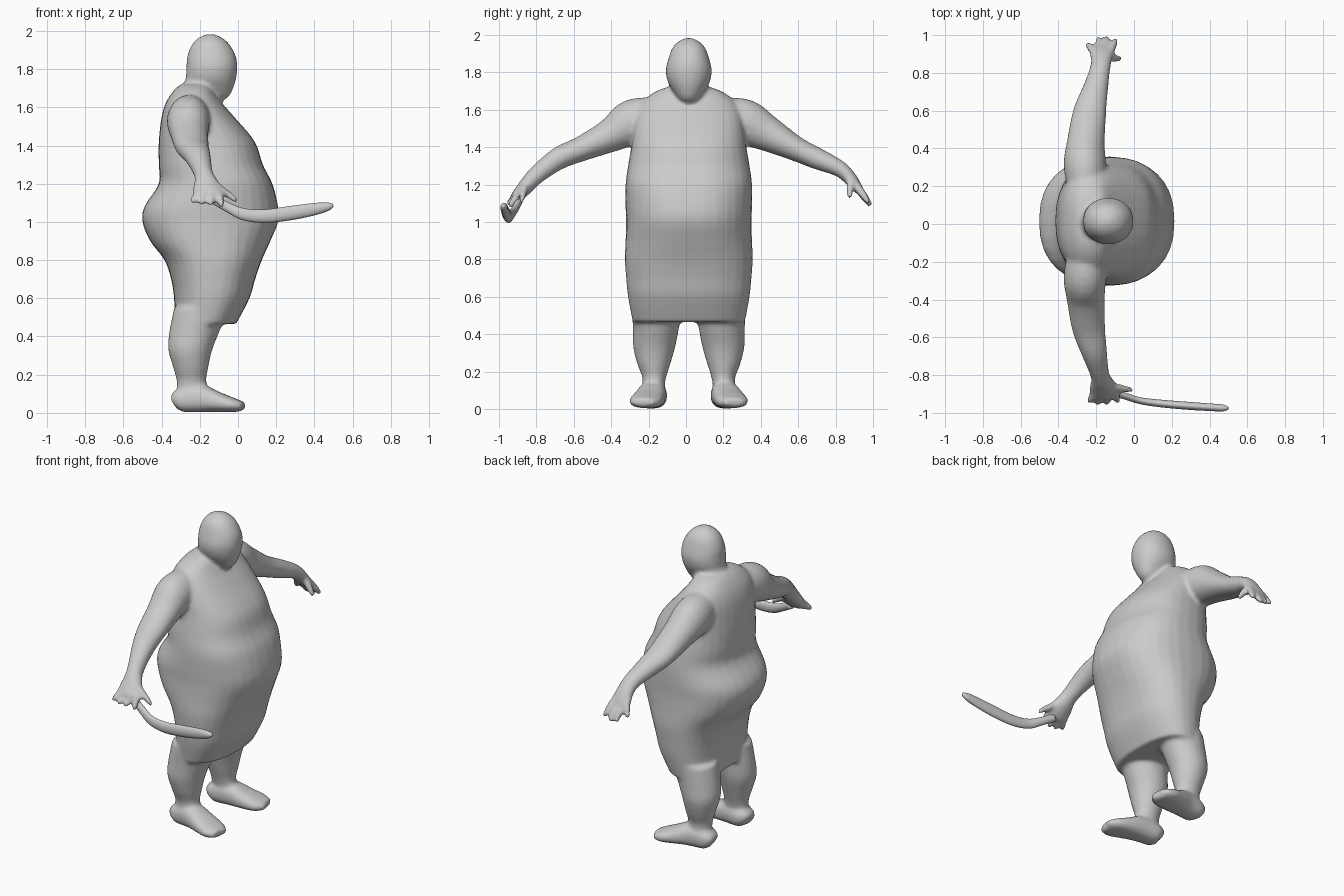
import bpy, bmesh, math
from mathutils import Vector

CY = 0.015  # body's middle in y


def spline(pts, steps):
    """Catmull-Rom interpolation of tuples."""
    out = []
    for i in range(len(pts) - 1):
        p = [Vector(pts[max(0, min(len(pts) - 1, i + k))]) for k in (-1, 0, 1, 2)]
        for s in range(steps):
            t = s / steps
            out.append(0.5 * (2 * p[1] + (p[2] - p[0]) * t
                              + (2 * p[0] - 5 * p[1] + 4 * p[2] - p[3]) * t * t
                              + (3 * p[1] - p[0] - 3 * p[2] + p[3]) * t ** 3))
    return out + [Vector(pts[-1])]


def loft(bm, pts, ref=(1, 0, 0), flat=False, power=2.0, steps=5, sides=32):
    """Closed tube through (x, y, z, radius along ref, radius across)."""
    path = spline(pts, steps)
    rings = []
    for i, p in enumerate(path):
        a, b = path[max(i - 1, 0)], path[min(i + 1, len(path) - 1)]
        t = Vector((0, 0, 1)) if flat else Vector((b - a)[:3]).normalized()
        u = Vector(ref)
        u = (u - u.dot(t) * t).normalized()
        v = t.cross(u)
        ring = []
        for k in range(sides):
            c, s = math.cos(2 * math.pi * k / sides), math.sin(2 * math.pi * k / sides)
            c = math.copysign(abs(c) ** (2 / power), c)
            s = math.copysign(abs(s) ** (2 / power), s)
            ring.append(bm.verts.new(Vector(p[:3]) + u * c * p[3] + v * s * p[4]))
        rings.append(ring)
    faces = [bm.faces.new(rings[0]), bm.faces.new(rings[-1])]
    for r, q in zip(rings, rings[1:]):
        for k in range(sides):
            n = (k + 1) % sides
            faces.append(bm.faces.new((r[k], r[n], q[n], q[k])))
    bmesh.ops.recalc_face_normals(bm, faces=faces)


def stack(rows, y=CY):
    """Rows of (z, back x, front x, half width) to loft points."""
    return [((a + b) / 2, y, z, (b - a) / 2, w) for z, a, b, w in rows]


def finish(bm, name):
    mesh = bpy.data.meshes.new(name)
    bm.to_mesh(mesh)
    bm.free()
    for f in mesh.polygons:
        f.use_smooth = True
    ob = bpy.data.objects.new(name, mesh)
    bpy.context.collection.objects.link(ob)
    return ob


body = bmesh.new()

# torso with belly, buttocks and joined thighs
loft(body, stack([
    (0.465, -0.33, -0.01, 0.30), (0.60, -0.335, 0.06, 0.325), (0.70, -0.35, 0.09, 0.335),
    (0.80, -0.385, 0.125, 0.342), (0.90, -0.46, 0.17, 0.338), (1.00, -0.50, 0.21, 0.335),
    (1.08, -0.49, 0.21, 0.338), (1.20, -0.415, 0.18, 0.338), (1.30, -0.415, 0.13, 0.325),
    (1.42, -0.415, 0.088, 0.305), (1.55, -0.40, -0.02, 0.29), (1.63, -0.375, -0.09, 0.26),
    (1.69, -0.335, -0.13, 0.19), (1.72, -0.30, -0.15, 0.12)]), flat=True, power=2.35)

# neck
loft(body, stack([(1.58, -0.33, -0.11, 0.13), (1.70, -0.29, -0.09, 0.105),
                  (1.80, -0.26, -0.07, 0.09)]), flat=True)

# head
loft(body, stack([
    (1.64, -0.12, -0.07, 0.03), (1.66, -0.17, -0.045, 0.055), (1.70, -0.24, -0.025, 0.085),
    (1.75, -0.27, -0.01, 0.113), (1.81, -0.27, -0.003, 0.123), (1.87, -0.265, -0.012, 0.11),
    (1.93, -0.24, -0.045, 0.088), (1.965, -0.205, -0.085, 0.055),
    (1.983, -0.165, -0.125, 0.018)]), flat=True, power=2.1)

# legs and feet
for s in (1, -1):
    leg = [(0.08, -0.325, -0.13, 0.06, 0.205), (0.16, -0.32, -0.165, 0.062, 0.195),
           (0.24, -0.34, -0.155, 0.088, 0.197), (0.33, -0.365, -0.135, 0.112, 0.195),
           (0.42, -0.36, -0.10, 0.122, 0.187), (0.55, -0.335, -0.05, 0.135, 0.18)]
    loft(body, [((a + b) / 2, CY + s * (y - 0.01), z, (b - a) / 2, w)
                for z, a, b, w, y in leg], flat=True)
    foot = [(-0.335, 0.180, 0.05, 0.045, 0.035), (-0.30, 0.185, 0.065, 0.068, 0.062),
            (-0.20, 0.195, 0.075, 0.075, 0.072), (-0.10, 0.215, 0.055, 0.085, 0.052),
            (-0.02, 0.235, 0.04, 0.085, 0.036), (0.03, 0.245, 0.036, 0.055, 0.022)]
    loft(body, [(x, CY + s * y, z, a, b) for x, y, z, a, b in foot],
         ref=(0, 1, 0), power=2.4)

# arms ending in the palms
shoulder = [(-0.25, 0.17, 1.55, 0.10, 0.115), (-0.26, 0.30, 1.53, 0.112, 0.125)]
left_arm = [(-0.255, 0.43, 1.475, 0.10, 0.097), (-0.235, 0.59, 1.39, 0.088, 0.066),
            (-0.205, 0.71, 1.335, 0.068, 0.057), (-0.18, 0.82, 1.285, 0.054, 0.044),
            (-0.172, 0.88, 1.23, 0.058, 0.036), (-0.172, 0.925, 1.17, 0.072, 0.026)]
right_arm = [(-0.255, -0.40, 1.465, 0.10, 0.092), (-0.24, -0.55, 1.395, 0.088, 0.068),
             (-0.21, -0.68, 1.34, 0.068, 0.06), (-0.18, -0.80, 1.25, 0.05, 0.048),
             (-0.165, -0.855, 1.19, 0.07, 0.042), (-0.155, -0.91, 1.13, 0.085, 0.032)]
loft(body, [(x, y + CY, z, a, b) for x, y, z, a, b in shoulder] + left_arm)
loft(body, [(x, CY - y, z, a, b) for x, y, z, a, b in shoulder] + right_arm)

# fingers and thumbs: start, tip
for a, b in (((-0.215, 0.915, 1.19), (-0.248, 0.955, 1.12)),
             ((-0.185, 0.92, 1.18), (-0.190, 0.985, 1.09)),
             ((-0.155, 0.92, 1.18), (-0.145, 0.99, 1.085)),
             ((-0.125, 0.915, 1.19), (-0.095, 0.978, 1.10)),
             ((-0.14, 0.88, 1.23), (-0.070, 0.875, 1.13)),
             ((-0.21, -0.90, 1.15), (-0.240, -0.945, 1.10)),
             ((-0.18, -0.90, 1.14), (-0.195, -0.955, 1.095)),
             ((-0.14, -0.90, 1.14), (-0.145, -0.955, 1.09)),
             ((-0.10, -0.90, 1.14), (-0.085, -0.945, 1.08)),
             ((-0.13, -0.86, 1.20), (-0.005, -0.88, 1.11))):
    mid = (Vector(a) + Vector(b)) / 2
    loft(body, [(*a, 0.022, 0.022), (*mid, 0.021, 0.021), (*b, 0.013, 0.013)], sides=12)

# fuse the overlapping parts into one smooth skin
body = finish(body, "body")
rm = body.modifiers.new("fuse", 'REMESH')
rm.mode = 'VOXEL'
rm.voxel_size = 0.0115
rm.use_smooth_shade = True
sm = body.modifiers.new("soften", 'SMOOTH')
sm.factor = 0.5
sm.iterations = 6

# curved blade held in the right hand
blade = bmesh.new()
loft(blade, [(-0.13, -0.89, 1.12, 0.02, 0.025), (-0.05, -0.91, 1.075, 0.018, 0.025),
             (0.03, -0.935, 1.04, 0.018, 0.031), (0.14, -0.95, 1.03, 0.020, 0.035),
             (0.28, -0.962, 1.047, 0.021, 0.037), (0.40, -0.97, 1.067, 0.020, 0.032),
             (0.47, -0.974, 1.08, 0.018, 0.022), (0.498, -0.976, 1.087, 0.008, 0.008)],
     ref=(0, 1, 0), sides=20)
finish(blade, "blade")
